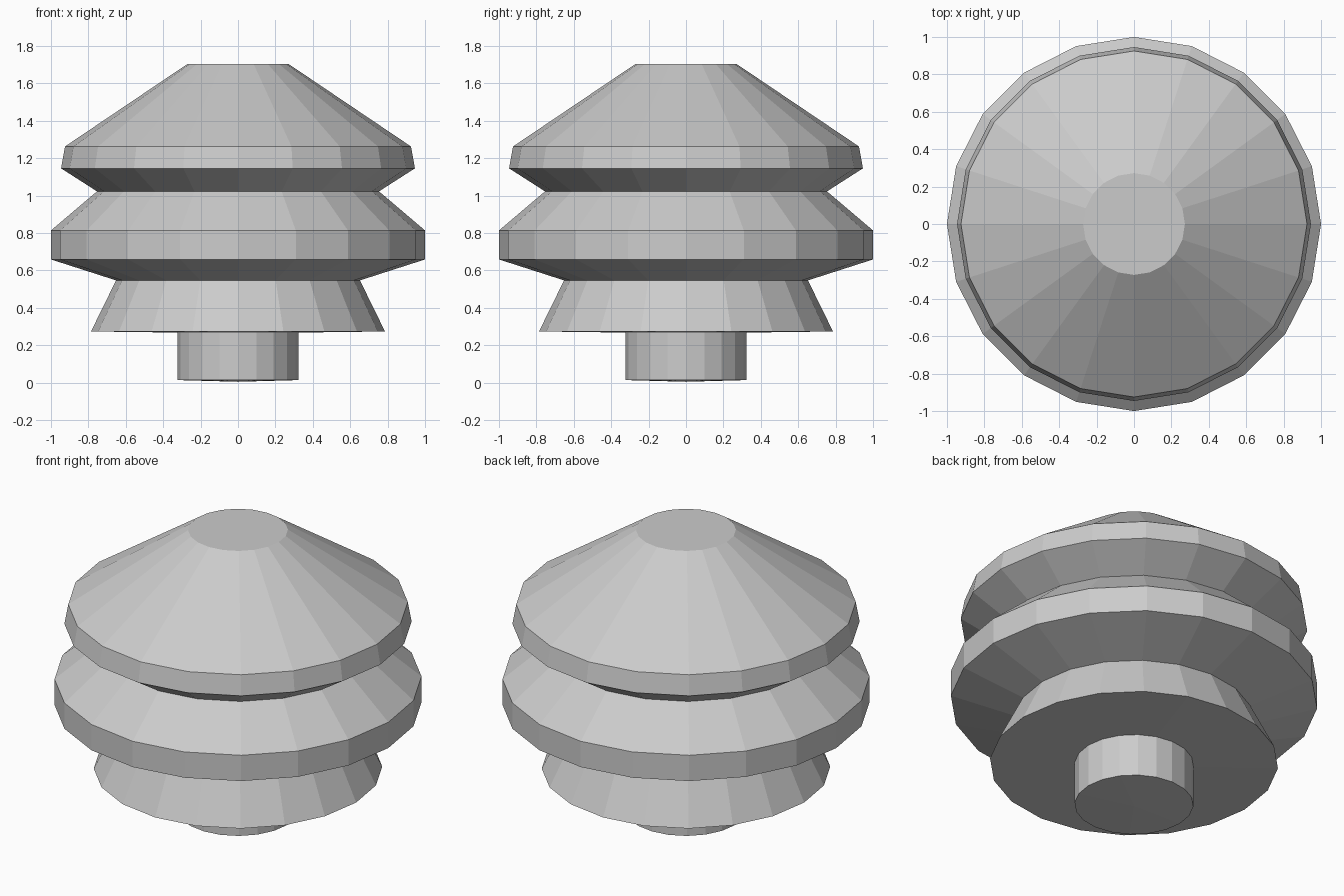
import bpy, bmesh
from math import cos, sin, pi

if "Cube" in bpy.data.objects:
    bpy.data.objects.remove(bpy.data.objects["Cube"])

SIDES = 20


def lathe(name, profile):
    """Spin an (radius, z) profile around z, closing it at both ends with fans."""
    bm = bmesh.new()
    rings = []
    for r, z in profile:
        if r == 0:
            rings.append([bm.verts.new((0, 0, z))] * SIDES)
        else:
            rings.append([bm.verts.new((r * cos(2 * pi * i / SIDES),
                                        r * sin(2 * pi * i / SIDES), z))
                          for i in range(SIDES)])
    for low, high in zip(rings, rings[1:]):
        for i in range(SIDES):
            j = (i + 1) % SIDES
            corners = dict.fromkeys((low[i], low[j], high[j], high[i]))
            bm.faces.new(list(corners))
    bmesh.ops.recalc_face_normals(bm, faces=bm.faces)
    mesh = bpy.data.meshes.new(name)
    bm.to_mesh(mesh)
    bm.free()
    obj = bpy.data.objects.new(name, mesh)
    bpy.context.collection.objects.link(obj)
    return obj


# One continuous faceted skin: trunk, then three flared foliage tiers
lathe("tiered_tree", [
    (0, 0.005), (0.324, 0.014),                  # trunk base
    (0.324, 0.268), (0.786, 0.274),              # underside of lowest tier
    (0.652, 0.547),                              # lowest tier
    (1.0, 0.659), (1.0, 0.814), (0.754, 1.023),  # middle tier
    (0.946, 1.146), (0.925, 1.263),              # top tier rim
    (0.272, 1.703), (0, 1.703),                  # crown and flat tip
])
